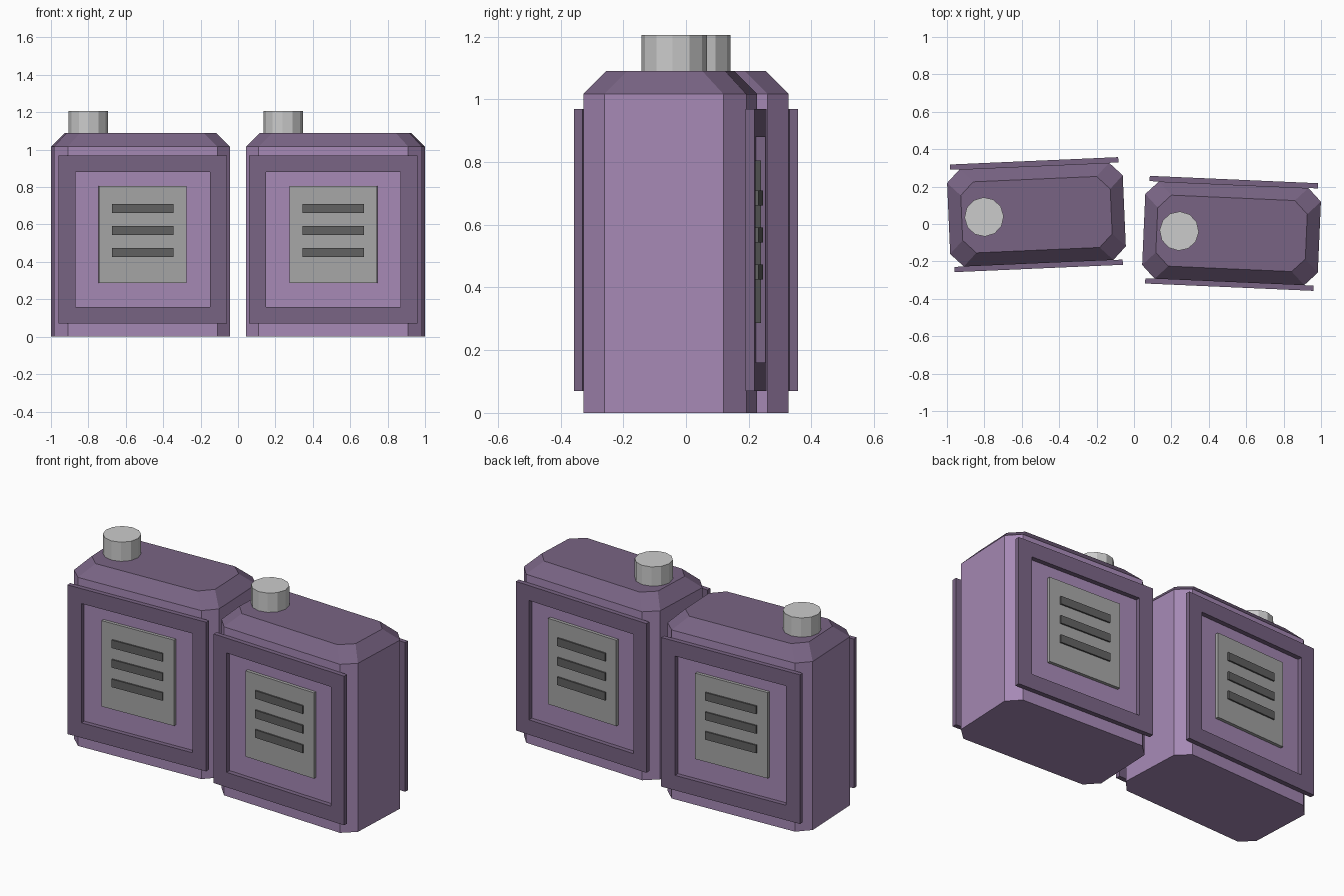
import bpy, bmesh
from math import radians
from mathutils import Matrix

if "Cube" in bpy.data.objects:
    bpy.data.objects.remove(bpy.data.objects["Cube"])


def material(name, rgb):
    m = bpy.data.materials.new(name)
    m.diffuse_color = (*rgb, 1)
    m.use_nodes = True
    m.node_tree.nodes["Principled BSDF"].inputs["Base Color"].default_value = m.diffuse_color
    return m


BODY = material("body_purple", (0.38, 0.25, 0.46))
TRIM = material("trim_purple", (0.19, 0.127, 0.23))
PLATE = material("plate_grey", (0.38, 0.38, 0.38))
SLOT = material("slot_dark", (0.12, 0.12, 0.12))


def finish(bm, name, *mats):
    bmesh.ops.recalc_face_normals(bm, faces=bm.faces)
    mesh = bpy.data.meshes.new(name)
    bm.to_mesh(mesh)
    bm.free()
    for m in mats:
        mesh.materials.append(m)
    return mesh


def bridge(bm, a, b, mat=0):
    n = len(a)
    for i in range(n):
        j = (i + 1) % n
        bm.faces.new((a[i], a[j], b[j], b[i])).material_index = mat


def body_mesh():
    # Chamfered rectangle lofted up, then drawn in for the sloped lid
    bm = bmesh.new()
    rings = []
    for hx, hy, z in ((0.47, 0.26, 0), (0.47, 0.26, 1.017), (0.40, 0.19, 1.09)):
        c = 0.07
        pts = [(hx, hy - c), (hx - c, hy), (c - hx, hy), (-hx, hy - c),
               (-hx, c - hy), (c - hx, -hy), (hx - c, -hy), (hx, c - hy)]
        rings.append([bm.verts.new((x, y, z)) for x, y in pts])
    bm.faces.new(rings[0])
    bridge(bm, rings[0], rings[1])
    bridge(bm, rings[1], rings[2], 1)
    bm.faces.new(rings[2]).material_index = 1
    return finish(bm, "canister_body", BODY, TRIM)


def frame_mesh():
    # Square picture frame standing on the front face
    bm = bmesh.new()
    rings = []
    for h, y in ((0.45, -0.26), (0.45, -0.288), (0.36, -0.288), (0.36, -0.26)):
        rings.append([bm.verts.new((sx * h, y, 0.52 + sz * h))
                      for sx, sz in ((-1, -1), (1, -1), (1, 1), (-1, 1))])
    for i in range(4):
        bridge(bm, rings[i], rings[(i + 1) % 4])
    return finish(bm, "panel_frame", TRIM)


def box_mesh(name, hx, y0, y1, z0, z1, mat):
    bm = bmesh.new()
    bmesh.ops.create_cube(bm, size=1, matrix=Matrix.Translation(
        (0, (y0 + y1) / 2, (z0 + z1) / 2)) @ Matrix.Diagonal((2 * hx, y1 - y0, z1 - z0, 1)))
    return finish(bm, name, mat)


def cap_mesh():
    bm = bmesh.new()
    bmesh.ops.create_cone(bm, cap_ends=True, segments=12, radius1=0.105, radius2=0.105,
                          depth=0.126, matrix=Matrix.Translation((-0.28, 0, 1.143)))
    return finish(bm, "filler_cap")


def place(name, mesh, matrix):
    ob = bpy.data.objects.new(name, mesh)
    bpy.context.collection.objects.link(ob)
    ob.matrix_world = matrix


body, cap = body_mesh(), cap_mesh()
# Parts repeated on both broad faces
panel_parts = [("panel_frame", frame_mesh()),
               ("vent_plate", box_mesh("vent_plate", 0.235, -0.279, -0.255, 0.287, 0.805, PLATE))]
for i, z in enumerate((0.685, 0.567, 0.449)):
    panel_parts.append((f"vent_slot_{i + 1}",
                        box_mesh("vent_slot", 0.165, -0.288, -0.27, z - 0.024, z + 0.024, SLOT)))

# Two canisters, turned slightly in opposite directions
for unit, x, y, angle in (("left", -0.5215, 0.05, 2.5), ("right", 0.5215, -0.05, -2.5)):
    base = Matrix.Translation((x, y, 0)) @ Matrix.Rotation(radians(angle), 4, 'Z')
    place(f"{unit}_canister_body", body, base)
    place(f"{unit}_filler_cap", cap, base)
    for side, turn in (("front", 0), ("back", 180)):
        m = base @ Matrix.Rotation(radians(turn), 4, 'Z')
        for name, mesh in panel_parts:
            place(f"{unit}_{side}_{name}", mesh, m)
